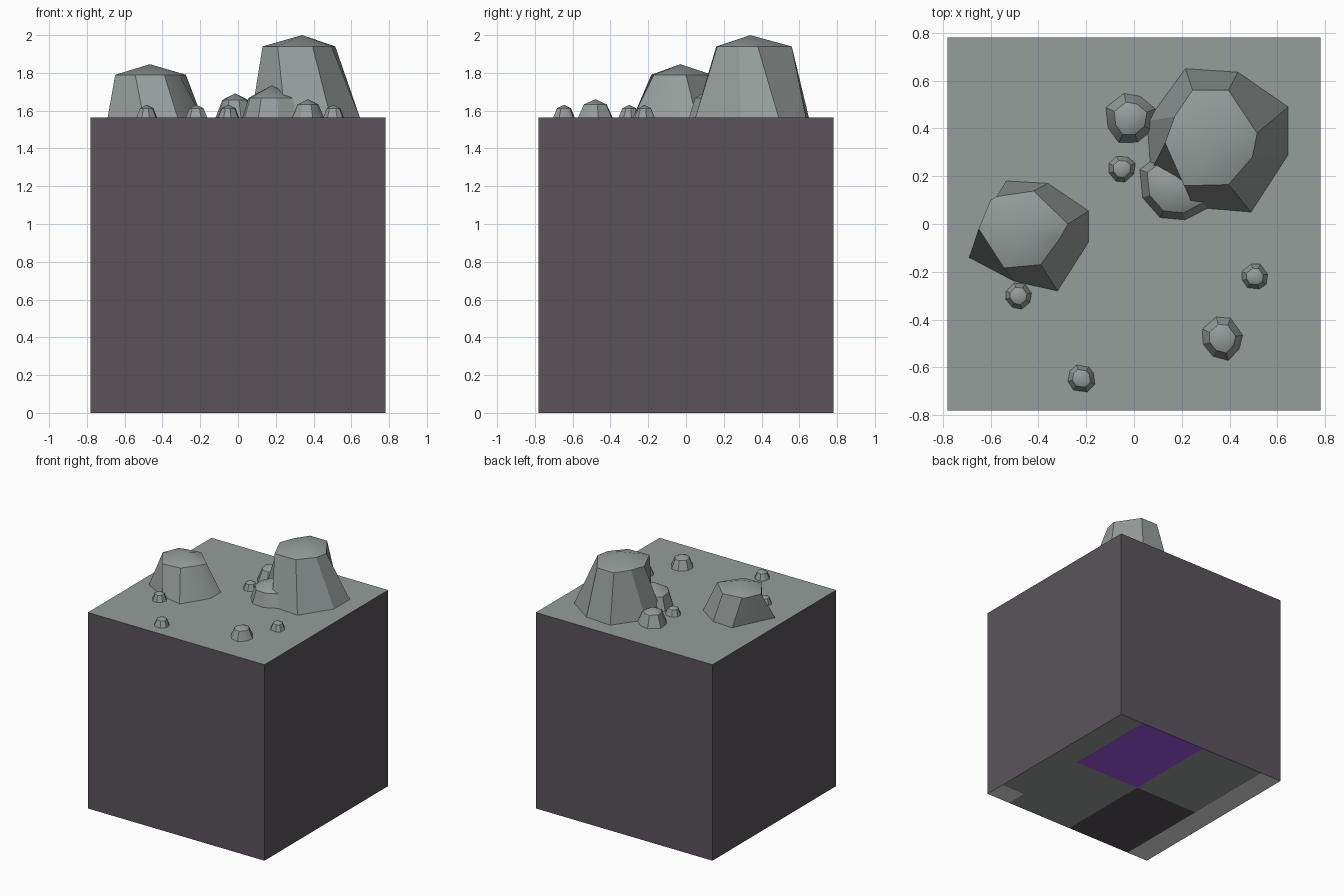
import bpy, bmesh, math, random
from mathutils import Vector

if "Cube" in bpy.data.objects:
    bpy.data.objects.remove(bpy.data.objects["Cube"])

random.seed(4)
H = 0.78       # half width of the block
TOP = 1.565    # height of the block


def material(name, rgb):
    m = bpy.data.materials.new(name)
    lin = [((c / 255 + 0.055) / 1.055) ** 2.4 for c in rgb]
    m.diffuse_color = (*lin, 1)
    m.use_nodes = True
    m.node_tree.nodes["Principled BSDF"].inputs["Base Color"].default_value = m.diffuse_color
    return m


STONE = material("grey green stone", (149, 157, 155))
EARTH = material("dark mauve earth", (91, 84, 91))
VIOLET = material("violet", (157, 88, 230))
PALE = material("pale grey", (228, 228, 228))


def make_object(name, bm, mats):
    me = bpy.data.meshes.new(name)
    bm.to_mesh(me)
    bm.free()
    for m in mats:
        me.materials.append(m)
    ob = bpy.data.objects.new(name, me)
    bpy.context.collection.objects.link(ob)
    return ob


# Block: mauve sides, stone top, patched underside
bm = bmesh.new()
bmesh.ops.create_cube(bm, size=1)
for v in bm.verts:
    v.co = Vector((v.co.x * 2 * H, v.co.y * 2 * H, (v.co.z + 0.5) * TOP))


def split(axis, frac):
    floor = [f for f in bm.faces if f.calc_center_median().z < 0.01]
    geom = floor + list({e for f in floor for e in f.edges}) + list({v for f in floor for v in f.verts})
    n = Vector((0, 0, 0))
    n[axis] = 1
    bmesh.ops.bisect_plane(bm, geom=geom, plane_co=n * (H - 2 * H * frac), plane_no=n)


for frac in (0.135, 0.513, 0.88):
    split(0, frac)
for frac in (0.493, 0.89):
    split(1, frac)
bm.normal_update()
for f in bm.faces:
    c = f.calc_center_median()
    if abs(f.normal.z) < 0.5:
        f.material_index = 1
    elif f.normal.z < 0:
        u, v = (H - c.x) / (2 * H), (H - c.y) / (2 * H)
        if u > 0.88 or (u < 0.135 and v > 0.89):
            f.material_index = 3
        elif 0.135 < u < 0.513 and v < 0.493:
            f.material_index = 2
        elif u > 0.513 and v > 0.493:
            f.material_index = 1
make_object("ground_block", bm, [STONE, EARTH, VIOLET, PALE])


# Rock: base ring, shoulder ring and a low peak
def rock(name, base, shoulder, z_shoulder, peak):
    bm = bmesh.new()
    low = [bm.verts.new((x, y, TOP)) for x, y in base]
    high = [bm.verts.new((x, y, z_shoulder)) for x, y in shoulder]
    tip = bm.verts.new(peak)
    n = len(low)
    for i in range(n):
        j = (i + 1) % n
        bm.faces.new((low[i], low[j], high[j], high[i]))
        bm.faces.new((high[i], high[j], tip))
    bmesh.ops.recalc_face_normals(bm, faces=bm.faces)
    if sum(f.normal.z for f in bm.faces) < 0:
        bmesh.ops.reverse_faces(bm, faces=bm.faces)
    ob = make_object(name, bm, [STONE])
    bpy.ops.object.select_all(action='DESELECT')
    ob.select_set(True)
    bpy.context.view_layer.objects.active = ob
    bpy.ops.object.shade_smooth_by_angle(angle=math.radians(30))


# Large boulders
rock("tall_boulder",
     [(.215, .65), (.435, .635), (.645, .49), (.645, .29), (.49, .05), (.25, .07), (.07, .22), (.055, .43)],
     [(.245, .56), (.395, .56), (.515, .38), (.495, .28), (.395, .165), (.21, .16), (.13, .34), (.17, .45)],
     1.94, (.34, .34, 2.0))
rock("broad_boulder",
     [(-.535, .18), (-.36, .17), (-.19, .055), (-.19, -.075), (-.32, -.28), (-.5, -.24), (-.69, -.14), (-.62, 0)],
     [(-.575, .115), (-.42, .138), (-.276, 0), (-.31, -.06), (-.39, -.17), (-.544, -.184), (-.65, -.02), (-.6, .1)],
     1.79, (-.466, -.03, 1.846))


# Smaller stones from slightly uneven octagons
def stone(name, x, y, r, height, cap=0.66, shoulder=0.72):
    rings = ([], [])
    for i in range(8):
        a = math.tau * i / 8 + 0.3 + random.uniform(-.12, .12)
        k = random.uniform(0.93, 1.08)
        for ring, s in zip(rings, (1, cap)):
            ring.append((x + r * k * s * math.cos(a), y + r * k * s * math.sin(a)))
    rock(name, *rings, TOP + height * shoulder, (x, y, TOP + height))


for i, args in enumerate([
        (.18, .165, .16, .17, .8, .6), (-.015, .44, .107, .127), (-.05, .23, .057, .066),
        (-.485, -.3, .056, .066), (-.22, -.645, .058, .066), (.37, -.48, .088, .095),
        (.505, -.22, .058, .066)]):
    stone(f"small_stone_{i + 1}", *args)
